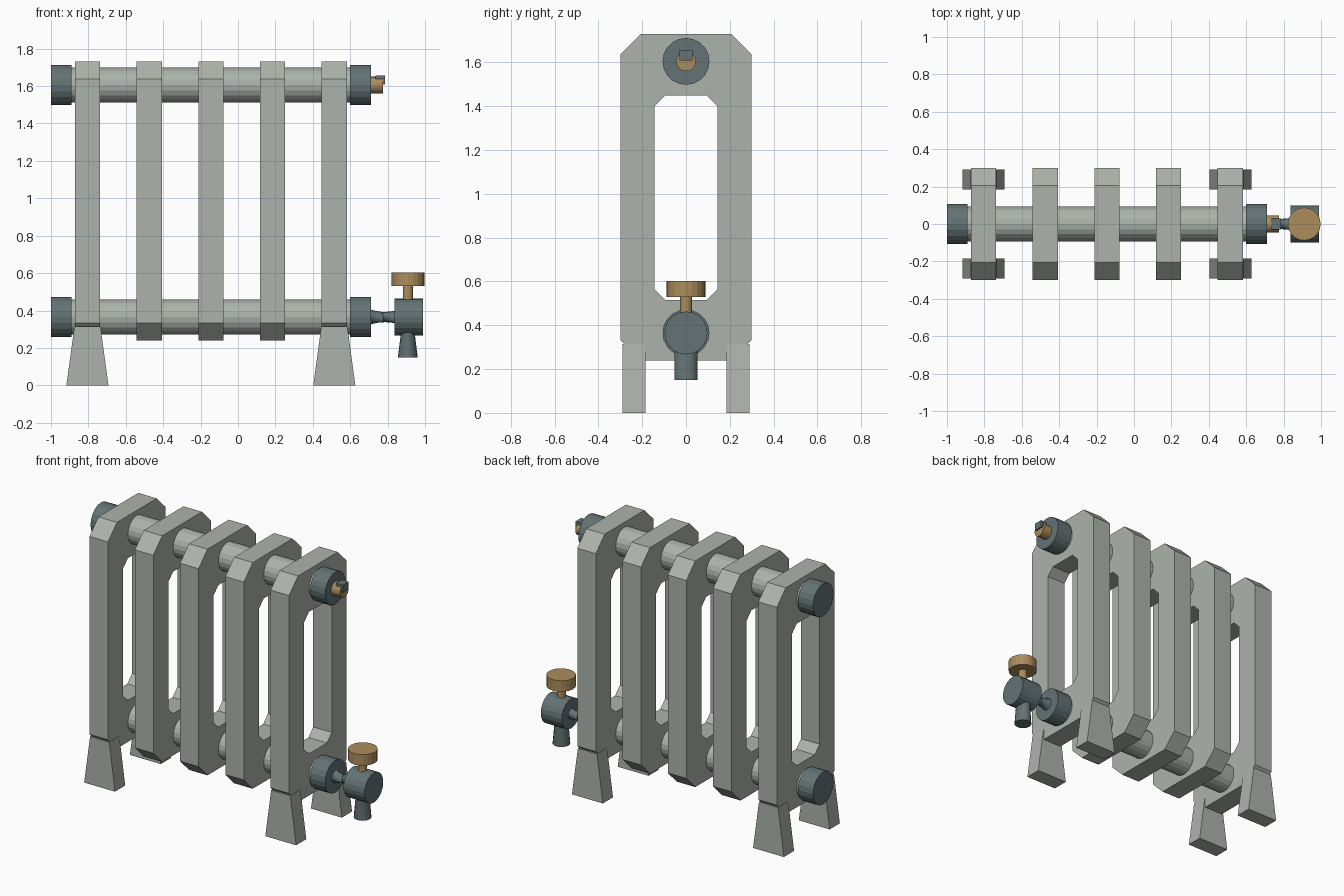
import bpy, bmesh, math
from mathutils import Matrix, Vector

cube = bpy.data.objects.get("Cube")
if cube:
    bpy.data.objects.remove(cube, do_unlink=True)


def material(name, rgb):
    m = bpy.data.materials.new(name)
    m.use_nodes = True
    m.diffuse_color = (*rgb, 1)
    m.node_tree.nodes["Principled BSDF"].inputs["Base Color"].default_value = (*rgb, 1)
    return m


IRON = material("pale grey iron", (0.42, 0.45, 0.41))
STEEL = material("dark blue grey steel", (0.125, 0.17, 0.175))
BRASS = material("brass", (0.41, 0.265, 0.105))


def finish(name, bm, mat):
    bmesh.ops.recalc_face_normals(bm, faces=bm.faces)
    me = bpy.data.meshes.new(name)
    bm.to_mesh(me)
    bm.free()
    me.materials.append(mat)
    ob = bpy.data.objects.new(name, me)
    bpy.context.collection.objects.link(ob)
    return ob


def cylinder(name, start, end, r, mat, sides=20):
    a, b = Vector(start), Vector(end)
    d = b - a
    turn = d.to_track_quat('Z', 'Y').to_matrix().to_4x4()
    bm = bmesh.new()
    bmesh.ops.create_cone(bm, cap_ends=True, segments=sides, radius1=r, radius2=r,
                          depth=d.length, matrix=Matrix.Translation((a + b) / 2) @ turn)
    return finish(name, bm, mat)


def box(name, centre, size, mat):
    bm = bmesh.new()
    bmesh.ops.create_cube(bm, size=1, matrix=Matrix.Translation(centre) @ Matrix.Diagonal((*size, 1)))
    return finish(name, bm, mat)


def octagon(half, low, high, cut):
    """Chamfered rectangle in the y-z plane."""
    return [(half, low + cut), (half, high - cut), (half - cut, high), (cut - half, high),
            (-half, high - cut), (-half, low + cut), (cut - half, low), (half - cut, low)]


SECTION_HALF = 0.0675
CENTRES = [-0.805 + 0.33 * i for i in range(5)]
TOP_Z, LOW_Z = 1.605, 0.365


# Chamfered frame with a long opening
def section(name, x):
    bm = bmesh.new()
    outer, inner = octagon(0.3, 0.24, 1.73, 0.093), octagon(0.144, 0.515, 1.45, 0.05)
    rings = [[bm.verts.new((x + s * SECTION_HALF, y, z)) for y, z in pts]
             for s, pts in ((-1, outer), (1, outer), (1, inner), (-1, inner))]
    for k in range(4):
        a, b = rings[k], rings[(k + 1) % 4]
        for i in range(8):
            j = (i + 1) % 8
            bm.faces.new((a[i], a[j], b[j], b[i]))
    finish(name, bm, IRON)


for n, x in enumerate(CENTRES):
    section(f"section_{n + 1}", x)


# Flared feet under the end sections
def foot(name, x, y):
    ob = box(name, (x, y, 0.157), (0.225, 0.106, 0.314), IRON)
    for v in ob.data.vertices:
        if v.co.z > 0.1:
            v.co.x = x + (v.co.x - x) * 0.62


for end, x in (("right", CENTRES[0]), ("left", CENTRES[-1])):
    for face, side in (("front", -1), ("back", 1)):
        foot(f"{face}_{end}_foot", x, side * 0.238)

# Connecting tubes and end caps
for level, z in (("upper", TOP_Z), ("lower", LOW_Z)):
    cylinder(f"{level}_tube", (-0.92, 0, z), (0.63, 0, z), 0.093, IRON)
    cylinder(f"{level}_right_cap", (-1, 0, z), (-0.89, 0, z), 0.107, STEEL)
    cylinder(f"{level}_left_cap", (0.6, 0, z), (0.71, 0, z), 0.107, STEEL)

# Air bleed plug and key
cylinder("bleed_plug", (0.7, 0, TOP_Z), (0.775, 0, TOP_Z), 0.045, BRASS)
box("bleed_key", (0.76, 0, 1.632), (0.05, 0.06, 0.048), STEEL)

# Twisted neck between lower cap and valve
bm = bmesh.new()
SIDES = 16
previous = None
for x, r, twist in ((0.7, 0.043, 0), (0.775, 0.028, 0.8), (0.85, 0.036, 1.6)):
    ring = []
    for i in range(SIDES):
        t = math.tau * i / SIDES + twist
        ring.append(bm.verts.new((x, r * math.cos(t), LOW_Z + r * math.sin(t))))
    if previous:
        for i in range(SIDES):
            j = (i + 1) % SIDES
            bm.faces.new((previous[i], previous[j], ring[j], ring[i]))
    previous = ring
finish("valve_neck", bm, STEEL)

# Valve body, outlet and hand wheel
VX = 0.912
cylinder("valve_body", (0.837, 0, LOW_Z), (0.99, 0, LOW_Z), 0.098, STEEL)
outlet = cylinder("valve_outlet", (VX - 0.004, 0, 0.15), (VX - 0.004, 0, 0.32), 0.053, STEEL)
for v in outlet.data.vertices:
    if v.co.z > 0.3:
        v.co.x = VX - 0.004 + (v.co.x - VX + 0.004) * 0.6
cylinder("valve_stem", (VX - 0.004, 0, 0.44), (VX - 0.004, 0, 0.54), 0.027, BRASS)
cylinder("hand_wheel", (VX - 0.002, 0, 0.53), (VX - 0.002, 0, 0.602), 0.088, BRASS)
